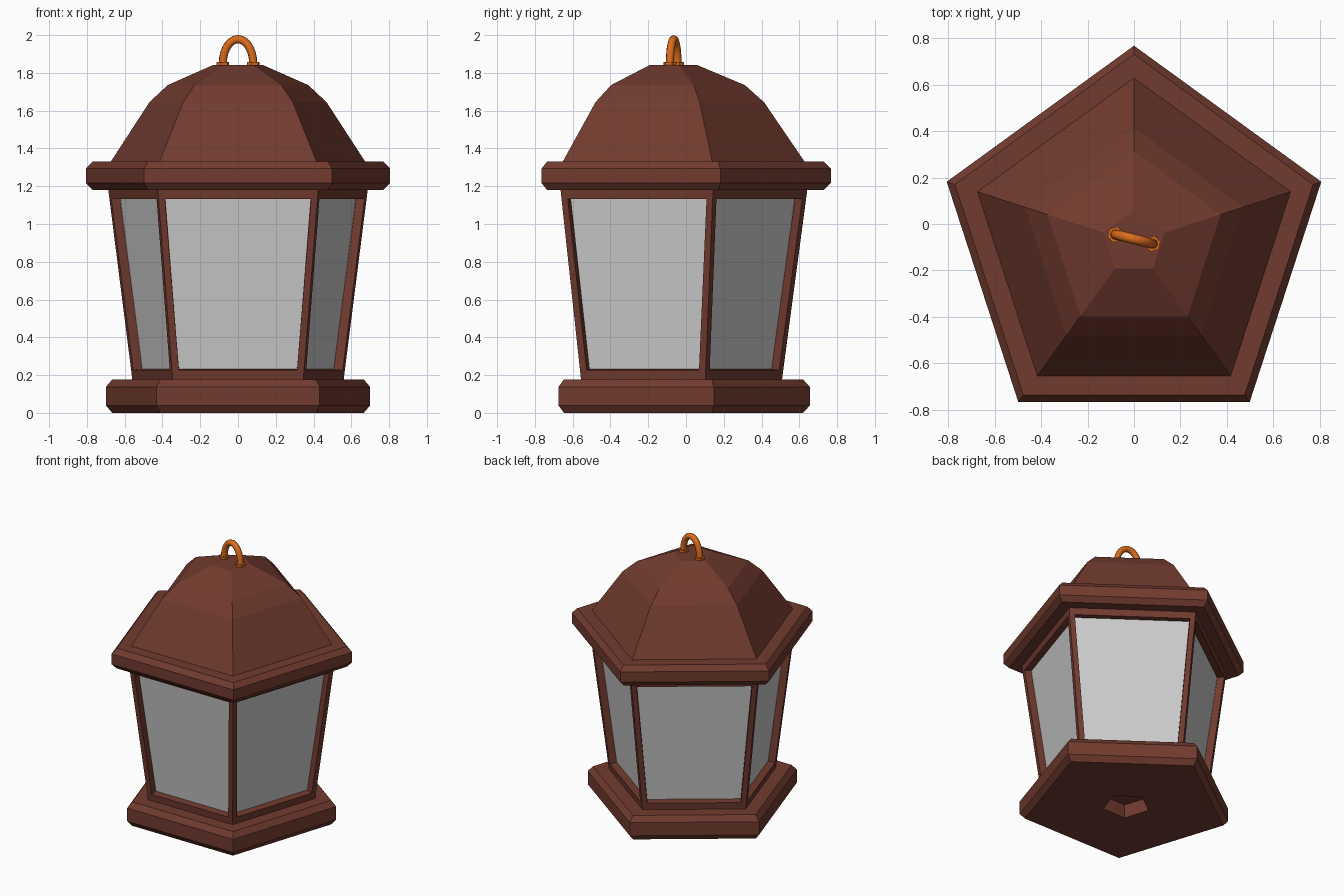
import bpy, bmesh, math

if "Cube" in bpy.data.objects:
    bpy.data.objects.remove(bpy.data.objects["Cube"])

CY = -0.08  # centre of the pentagon plan


def material(name, rgb):
    m = bpy.data.materials.new(name)
    m.diffuse_color = (*rgb, 1)
    m.use_nodes = True
    m.node_tree.nodes["Principled BSDF"].inputs["Base Color"].default_value = m.diffuse_color
    return m


BROWN = material("brown_metal", (0.165, 0.043, 0.028))
ORANGE = material("orange_metal", (0.70, 0.15, 0.012))


def make_object(name, bm, mat=None):
    me = bpy.data.meshes.new(name)
    bm.to_mesh(me)
    bm.free()
    ob = bpy.data.objects.new(name, me)
    bpy.context.collection.objects.link(ob)
    if mat:
        me.materials.append(mat)
    return ob


def pentagon_lathe(profile):
    """Sweep (corner radius, z) points round five sides, one corner at +y."""
    bm = bmesh.new()
    rings = []
    for r, z in profile:
        angles = [math.pi / 2 + i * math.tau / 5 for i in range(5)]
        rings.append([bm.verts.new((r * math.cos(a), CY + r * math.sin(a), z)) for a in angles])
    for low, high in zip(rings, rings[1:]):
        for i in range(5):
            j = (i + 1) % 5
            bm.faces.new((low[i], low[j], high[j], high[i]))
    bm.faces.new(rings[0][::-1])
    bm.faces.new(rings[-1])
    bmesh.ops.recalc_face_normals(bm, faces=bm.faces)
    bm.normal_update()
    return bm


# Base plinth with a pentagonal recess underneath
make_object("base", pentagon_lathe([
    (0.16, 0.10), (0.16, 0.0), (0.70, 0.0), (0.736, 0.04),
    (0.736, 0.137), (0.70, 0.177), (0.50, 0.177)]), BROWN)

# Roof: chamfered eave and faceted dome
make_object("roof", pentagon_lathe([
    (0.60, 1.18), (0.81, 1.18), (0.847, 1.217), (0.847, 1.293), (0.81, 1.33),
    (0.708, 1.33), (0.493, 1.645), (0.392, 1.735), (0.138, 1.842)]), BROWN)

# Tapered body: inset each side into a window frame
bm = pentagon_lathe([(0.588, 0.17), (0.590, 0.19), (0.720, 1.165), (0.722, 1.185)])
sides = [f for f in bm.faces if len(f.verts) == 4 and f.calc_area() > 0.3]
bmesh.ops.inset_individual(bm, faces=sides, thickness=0.05, depth=0.0)
bmesh.ops.inset_individual(bm, faces=sides, thickness=0.0, depth=-0.05)
panes = [[v.co.copy() for v in f.verts] for f in sides]
bmesh.ops.delete(bm, geom=sides, context='FACES_ONLY')
make_object("window_frame", bm, BROWN)

# Plain grey window panes at the back of each frame
bm = bmesh.new()
for corners in panes:
    bm.faces.new([bm.verts.new(c) for c in corners])
make_object("window_panes", bm)

# Hanging loop: arched tube, turned slightly about z
turn = math.radians(-14)
ux, uy = math.cos(turn), math.sin(turn)
cu = bpy.data.curves.new("hanging_loop", 'CURVE')
cu.dimensions = '3D'
cu.bevel_depth = 0.022
cu.bevel_resolution = 2
spline = cu.splines.new('POLY')
N = 14
spline.points.add(N)
for i, p in enumerate(spline.points):
    a = math.pi * i / N
    s = 0.083 * math.cos(a)
    p.co = (s * ux, -0.065 + s * uy, 1.85 + 0.128 * math.sin(a), 1)
cu.materials.append(ORANGE)
bpy.context.collection.objects.link(bpy.data.objects.new("hanging_loop", cu))

# Hexagonal feet of the loop
for side, label in ((-1, "left"), (1, "right")):
    s = 0.083 * side
    bpy.ops.mesh.primitive_cylinder_add(vertices=6, radius=0.035, depth=0.035,
                                        location=(s * ux, -0.065 + s * uy, 1.84),
                                        rotation=(0, 0, turn))
    foot = bpy.context.object
    foot.name = "loop_foot_" + label
    foot.data.materials.append(ORANGE)
